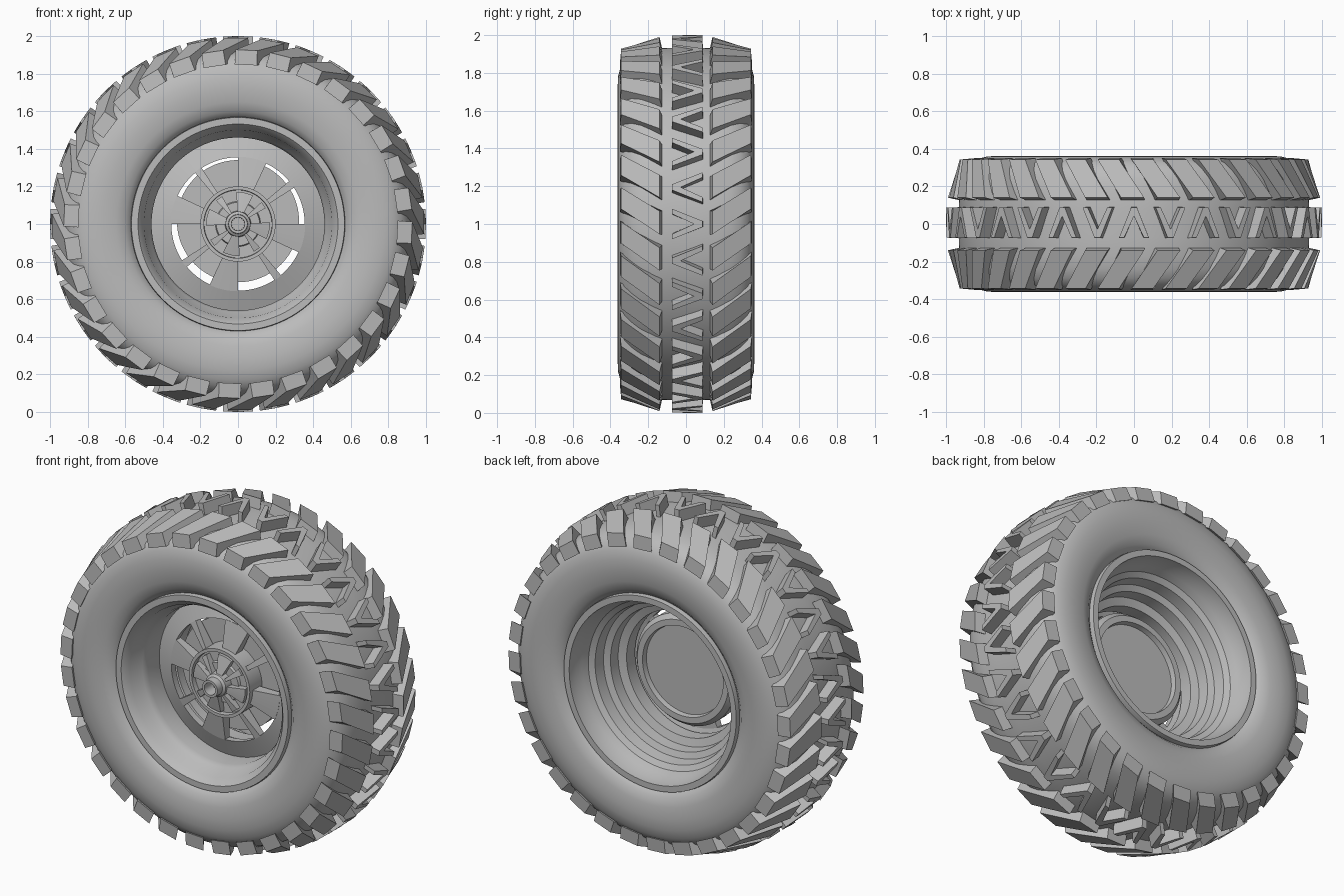
import bpy, bmesh
from math import sin, cos, pi, radians

if "Cube" in bpy.data.objects:
    bpy.data.objects.remove(bpy.data.objects["Cube"], do_unlink=True)

grey = bpy.data.materials.new("plain grey")
grey.use_nodes = True
COLOUR = (0.5, 0.5, 0.5, 1)
grey.diffuse_color = COLOUR
grey.node_tree.nodes["Principled BSDF"].inputs["Base Color"].default_value = COLOUR

LUGS = 32
PITCH = 2 * pi / LUGS


def point(angle, y, r):
    """Point around the axle, angle clockwise from the top seen from the front."""
    return (r * sin(angle), y, r * cos(angle))


def finish(name, bm, smooth=False, lift=1.0):
    bmesh.ops.remove_doubles(bm, verts=bm.verts, dist=0.0001)
    bmesh.ops.recalc_face_normals(bm, faces=bm.faces)
    mesh = bpy.data.meshes.new(name)
    bm.to_mesh(mesh)
    bm.free()
    mesh.materials.append(grey)
    obj = bpy.data.objects.new(name, mesh)
    obj.location.z = lift
    bpy.context.collection.objects.link(obj)
    if smooth:
        bpy.ops.object.select_all(action='DESELECT')
        obj.select_set(True)
        bpy.context.view_layer.objects.active = obj
        bpy.ops.object.shade_smooth_by_angle(angle=radians(35))
    return obj


def lathe(name, profile, closed=True, steps=96, lift=1.0):
    """Turn a profile of (radius, y) points around the axle."""
    bm = bmesh.new()
    verts = [bm.verts.new((r, y, 0)) for r, y in profile]
    pairs = list(zip(verts, verts[1:] + verts[:1]))
    edges = [bm.edges.new(p) for p in (pairs if closed else pairs[:-1])]
    bmesh.ops.spin(bm, geom=verts + edges, cent=(0, 0, 0), axis=(0, 1, 0),
                   angle=2 * pi, steps=steps)
    return finish(name, bm, smooth=True, lift=lift)


def prism(bm, top, bottom):
    """Solid between two matching outlines of (angle, y, radius) points."""
    a = [bm.verts.new(point(*p)) for p in top]
    b = [bm.verts.new(point(*p)) for p in bottom]
    bm.faces.new(a)
    bm.faces.new(b[::-1])
    for i in range(len(a)):
        j = (i + 1) % len(a)
        bm.faces.new((a[i], b[i], b[j], a[j]))


def sector(bm, r0, r1, start, end, front, back, steps=6):
    """Ring segment, degrees anticlockwise from the right; front gives y at r0 and r1."""
    rings = []
    for i in range(steps + 1):
        t = pi / 2 - radians(start + (end - start) * i / steps)
        rings.append([bm.verts.new(point(t, y, r)) for r, y in
                      ((r0, front[0]), (r1, front[1]), (r1, back), (r0, back))])
    for a, b in zip(rings, rings[1:]):
        for i in range(4):
            j = (i + 1) % 4
            bm.faces.new((a[i], a[j], b[j], b[i]))
    bm.faces.new(rings[0])
    bm.faces.new(rings[-1][::-1])


# Tyre carcass: half profile from bead to crown, mirrored
half = [(0.55, 0.27), (0.57, 0.31), (0.60, 0.338), (0.65, 0.354), (0.72, 0.362),
        (0.78, 0.36), (0.83, 0.347), (0.87, 0.325), (0.90, 0.288), (0.918, 0.24),
        (0.93, 0.17), (0.933, 0.07)]
lathe("tyre", [(r, -y) for r, y in half] + half[::-1])

# Slanted shoulder lugs, mirrored front and back
for name, side in (("front_shoulder_lugs", -1), ("back_shoulder_lugs", 1)):
    bm = bmesh.new()
    for i in range(LUGS):
        t = (i + 0.25) * PITCH
        w, slant = 0.062, 0.14
        top = [(t - w, side * 0.343, 0.928), (t + w, side * 0.343, 0.928),
               (t + slant + w, side * 0.14, 0.992), (t + slant - w, side * 0.14, 0.992)]
        w += 0.008
        base = [(t - w, side * 0.35, 0.85), (t + w, side * 0.35, 0.85),
                (t + slant + w, side * 0.122, 0.91), (t + slant - w, side * 0.122, 0.91)]
        prism(bm, top, base)
    finish(name, bm)

# V-shaped lugs around the crown, pointing alternately forwards and backwards
bm = bmesh.new()
vee = [(-0.08, 0.08), (-0.053, 0.08), (0, -0.035), (0.053, 0.08), (0.08, 0.08),
       (0.016, -0.08), (-0.016, -0.08)]
for i in range(LUGS):
    flip = 1 if i % 2 else -1
    prism(bm, [(i * PITCH + t, y * flip + 0.007, 1.0) for t, y in vee],
          [(i * PITCH + t * 1.06, y * flip * 1.04 + 0.007, 0.91) for t, y in vee])
finish("centre_v_lugs", bm)

# Rim barrel with flat lips, smooth front well and stepped back
lathe("rim", [(0.57, -0.325), (0.567, -0.338), (0.532, -0.338), (0.50, -0.30),
              (0.492, -0.25), (0.47, -0.225), (0.46, -0.19), (0.46, -0.07),
              (0.37, -0.05), (0.37, 0.03), (0.415, 0.045), (0.42, 0.11),
              (0.455, 0.125), (0.465, 0.19), (0.495, 0.21), (0.51, 0.25),
              (0.527, 0.29), (0.532, 0.338), (0.567, 0.338), (0.57, 0.325)])

# Wheel face: dished outer ring, broad and narrow spokes leaving windows
lathe("face_ring", [(0.355, -0.12), (0.465, -0.08), (0.465, -0.04), (0.355, -0.08)])
bm = bmesh.new()
for quarter in range(0, 360, 90):
    sector(bm, 0.18, 0.358, quarter + 65, quarter + 90, (-0.15, -0.12), -0.08)
    sector(bm, 0.18, 0.358, quarter + 33, quarter + 40, (-0.15, -0.12), -0.08)
finish("spokes", bm)

# Hub with stepped front, raised pads and hollow centre cap
lathe("hub", [(0, -0.16), (0.115, -0.16), (0.12, -0.145), (0.18, -0.145),
              (0.182, -0.175), (0.2, -0.175), (0.2, -0.02), (0, -0.02)], closed=False)
bm = bmesh.new()
for quarter in range(0, 360, 90):
    sector(bm, 0.06, 0.17, quarter + 62, quarter + 93, (-0.2, -0.175), -0.14)
    sector(bm, 0.05, 0.17, quarter + 30, quarter + 43, (-0.2, -0.175), -0.14)
finish("hub_pads", bm)
lathe("centre_cap", [(0.07, -0.15), (0.066, -0.21), (0.052, -0.22), (0.05, -0.265),
                     (0.036, -0.265), (0.034, -0.19), (0, -0.19)], closed=False, steps=48)

# Drum behind the spokes with a recessed back, sitting slightly high
lathe("drum", [(0, -0.06), (0.325, -0.06), (0.325, 0.0), (0.30, 0.03), (0.265, 0.03),
               (0.26, 0.0), (0, 0.0)], closed=False, lift=1.015)
